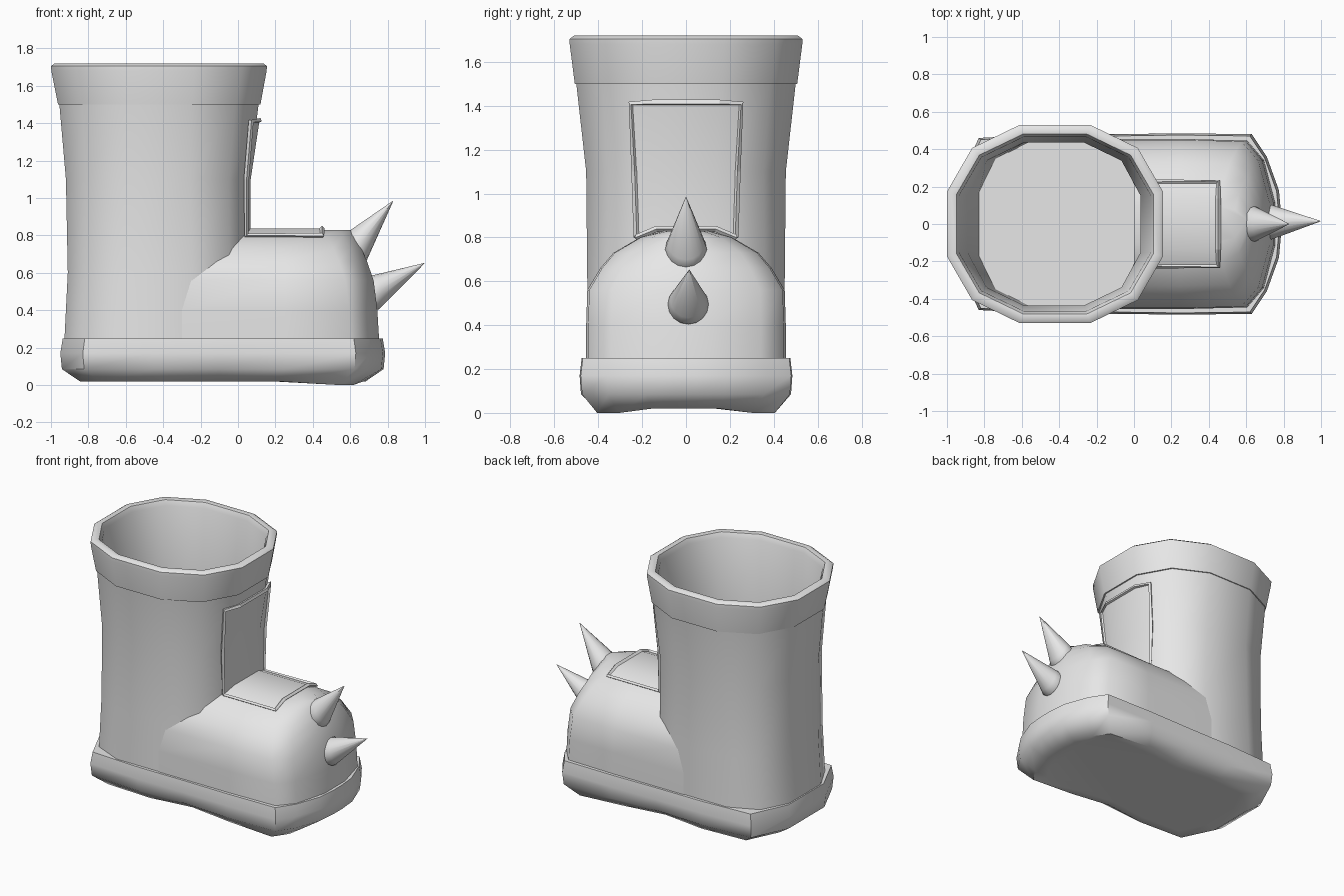
import bpy, bmesh, math
from mathutils import Vector

cube = bpy.data.objects.get("Cube")
if cube:
    bpy.data.objects.remove(cube, do_unlink=True)

GREY = (0.8, 0.8, 0.8, 1)
mat = bpy.data.materials.new("plain grey")
mat.use_nodes = True
mat.diffuse_color = GREY
mat.node_tree.nodes["Principled BSDF"].inputs["Base Color"].default_value = GREY


def loft(name, rings, closed=True, cap_first=False, cap_last=False, angle=50):
    """Skin a list of equal-length point rings into one smooth object."""
    bm = bmesh.new()
    rows = [[bm.verts.new(p) for p in ring] for ring in rings]
    n = len(rows[0])
    for a, b in zip(rows, rows[1:]):
        for i in range(n if closed else n - 1):
            j = (i + 1) % n
            bm.faces.new((a[i], a[j], b[j], b[i]))
    if cap_first:
        bm.faces.new(rows[0][::-1])
    if cap_last:
        bm.faces.new(rows[-1])
    mesh = bpy.data.meshes.new(name)
    bm.to_mesh(mesh)
    bm.free()
    mesh.materials.append(mat)
    obj = bpy.data.objects.new(name, mesh)
    bpy.context.collection.objects.link(obj)
    bpy.ops.object.select_all(action='DESELECT')
    obj.select_set(True)
    bpy.context.view_layer.objects.active = obj
    bpy.ops.object.shade_smooth_by_angle(angle=math.radians(angle))
    return obj


def leg_ring(z, x0, x1, w, p=0.85):
    """Twelve-sided ring; a smaller p gives a squarer outline."""
    top = math.cos(math.radians(15)) ** p
    ring = []
    for i in range(12):
        t = math.radians(15 + 30 * i)
        c, s = (math.copysign(abs(v) ** p, v) / top for v in (math.cos(t), math.sin(t)))
        ring.append(((x0 + x1) / 2 + c * (x1 - x0) / 2, s * w, z))
    return ring


def mirrored(half):
    """Complete a +y half outline (rear to front) with its -y half."""
    return [(x, -y, z) for x, y, z in half] + half[::-1]


# Shaft
loft("shaft", [
    leg_ring(0.2, -0.93, 0.05, 0.45, 0.7),
    leg_ring(0.6, -0.91, 0.05, 0.45, 0.72),
    leg_ring(1.1, -0.92, 0.06, 0.455, 0.8),
    leg_ring(1.5, -0.955, 0.11, 0.5),
])

# Flared cuff, rounded rim and inner lining down to the insole
loft("cuff_and_lining", [
    leg_ring(1.5, -0.95, 0.10, 0.49),
    leg_ring(1.5, -0.962, 0.12, 0.507),
    leg_ring(1.68, -0.998, 0.153, 0.53),
    leg_ring(1.705, -1.0, 0.155, 0.53),
    leg_ring(1.72, -0.98, 0.135, 0.51),
    leg_ring(1.715, -0.95, 0.105, 0.48),
    leg_ring(1.68, -0.935, 0.09, 0.465),
    leg_ring(1.1, -0.89, 0.035, 0.435, 0.8),
    leg_ring(0.3, -0.83, 0.035, 0.435, 0.72),
], cap_last=True)


# Foot, open behind where it meets the shaft
def foot_ring(z, rear, front, w):
    return mirrored([
        (rear, w, z), (max(rear + 0.1, 0.25), w, z), (front - 0.15, w * 0.98, z),
        (front - 0.06, w * 0.75, z), (front, w * 0.25, z)])


loft("foot", [
    foot_ring(0.2, -0.3, 0.757, 0.455),
    foot_ring(0.4, -0.3, 0.745, 0.455),
    foot_ring(0.56, -0.25, 0.725, 0.45),
    foot_ring(0.66, -0.12, 0.69, 0.39),
    foot_ring(0.73, -0.05, 0.66, 0.33),
    foot_ring(0.8, 0.0, 0.62, 0.21),
    foot_ring(0.83, 0.0, 0.6, 0.1),
], closed=False, cap_last=True)


# Sole with a narrow waist and a slightly dropped ball
def sole_ring(z, inset, waist=0.0, drop=0.0):
    outline = [(-0.95, 0.2), (-0.83, 0.46), (-0.45, 0.48), (-0.1, 0.48), (0.25, 0.485),
               (0.63, 0.48), (0.71, 0.36), (0.775, 0.18), (0.787, 0.05)]
    half = []
    for x, y in outline:
        narrow = waist if abs(x + 0.1) < 0.1 else 0
        low = drop if 0.6 < x < 0.75 else 0
        half.append((-0.08 + (x + 0.08) * (1 - inset), y * (1 - inset * 1.3) - narrow, z - low))
    return mirrored(half)


loft("sole", [
    sole_ring(0.02, 0.22, 0.03),
    sole_ring(0.02, 0.12, 0.04, 0.02),
    sole_ring(0.085, 0.01, 0.015),
    sole_ring(0.17, 0.0),
    sole_ring(0.25, 0.015),
    sole_ring(0.25, 0.08),
], cap_first=True, cap_last=True)

# Tongue panel: centre point, edge point and half width for each row, toe to top
rows = [((0.45, 0.838), (0.45, 0.80), 0.225),
        ((0.066, 0.838), (0.045, 0.80), 0.225),
        ((0.068, 1.1), (0.045, 1.1), 0.235),
        ((0.115, 1.415), (0.07, 1.41), 0.25)]
panel = []
for (cx, cz), (ex, ez), w in rows:
    panel.append([(ex, -w, ez), (cx, -w * 0.6, cz), (cx, w * 0.6, cz), (ex, w, ez)])
loft("tongue_panel", panel, closed=False)

# Raised piping round the panel
border = panel[0] + [r[-1] for r in panel[1:-1]] + panel[-1][::-1] + [r[0] for r in panel[-2:0:-1]]
curve = bpy.data.curves.new("panel_piping", 'CURVE')
curve.dimensions = '3D'
curve.bevel_depth = 0.014
curve.bevel_resolution = 0
spline = curve.splines.new('POLY')
spline.points.add(len(border) - 1)
for point, co in zip(spline.points, border):
    point.co = (*co, 1)
spline.use_cyclic_u = True
spline.use_smooth = False
curve.materials.append(mat)
bpy.context.collection.objects.link(bpy.data.objects.new("panel_piping", curve))


# Toe spikes: slanted cones with a rounded root
def spike(name, base, tip, normal, radius):
    base, tip, n = Vector(base), Vector(tip), Vector(normal).normalized()
    side = Vector((0, 1, 0))
    up = n.cross(side)
    rings = []
    for along, r in ((-0.07, 0.75), (-0.025, 0.95), (0.0, 1.0), (0.12, 0.88), (1.0, 0.01)):
        centre = base + (n * along if along < 0 else (tip - base) * along)
        rings.append([centre + (side * math.cos(t) + up * math.sin(t)) * radius * r
                      for t in (math.tau * i / 16 for i in range(16))])
    loft(name, rings, cap_first=True, cap_last=True, angle=60)


spike("upper_spike", (0.645, 0, 0.745), (0.83, 0, 0.985), (0.9, 0, 0.42), 0.095)
spike("lower_spike", (0.735, 0.01, 0.495), (0.998, 0.015, 0.652), (0.97, 0, 0.2), 0.093)
